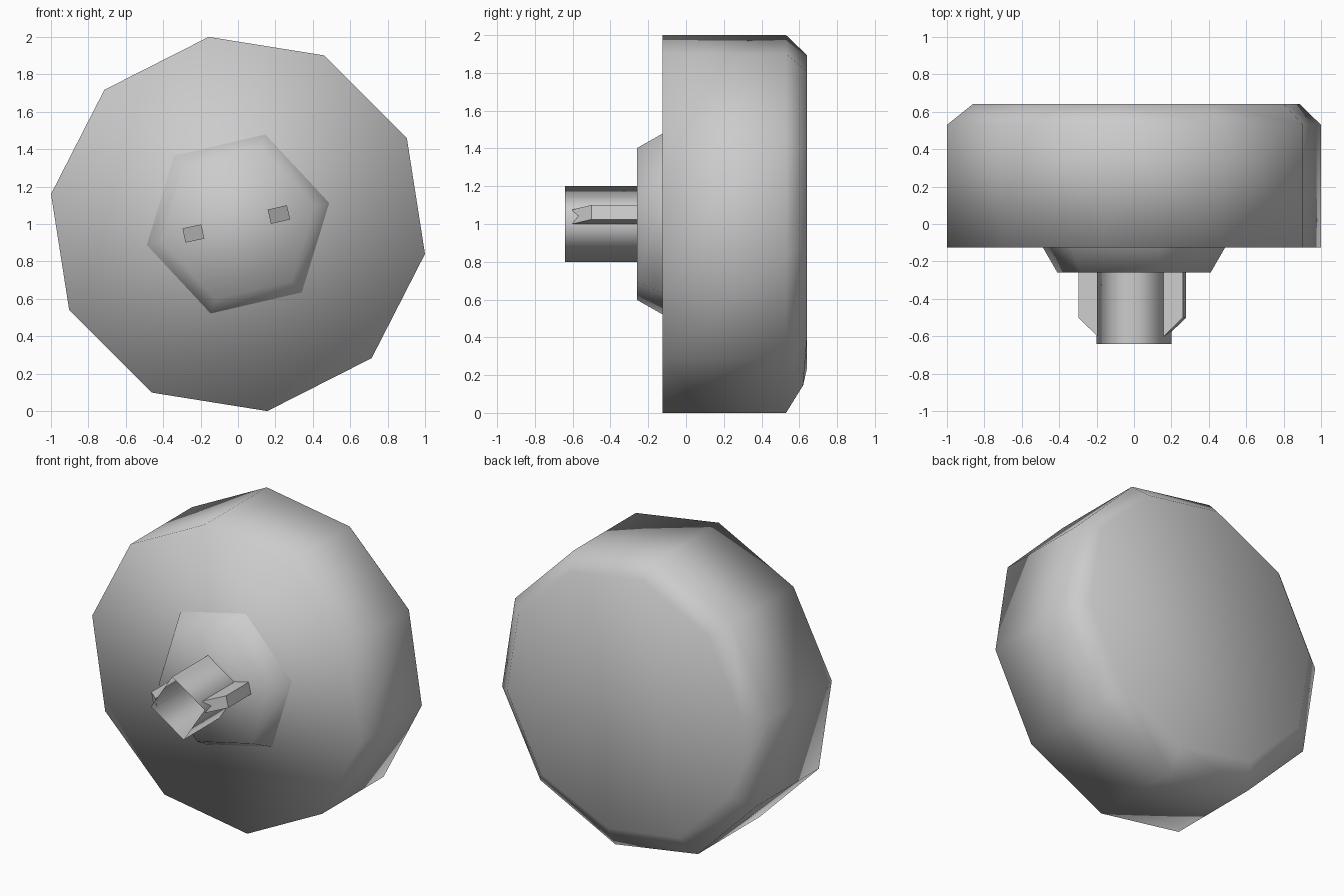
import bpy
import bmesh
from math import cos, sin, radians

if "Cube" in bpy.data.objects:
    bpy.data.objects.remove(bpy.data.objects["Cube"])

# One plain grey for everything
grey = bpy.data.materials.new("light_grey")
grey.use_nodes = True
colour = (0.6, 0.6, 0.6, 1)
grey.diffuse_color = colour
grey.node_tree.nodes["Principled BSDF"].inputs["Base Color"].default_value = colour

AXIS_Z = 1.0


def finish(name, bm, smooth):
    bmesh.ops.recalc_face_normals(bm, faces=bm.faces[:])
    mesh = bpy.data.meshes.new(name)
    bm.to_mesh(mesh)
    bm.free()
    mesh.materials.append(grey)
    mesh.shade_smooth() if smooth else mesh.shade_flat()
    obj = bpy.data.objects.new(name, mesh)
    bpy.context.collection.objects.link(obj)
    return obj


def turned(name, sides, turn, rings, cap_front, cap_back):
    """Loft polygon rings (radius, y, x shift, z shift) along the y axis."""
    bm = bmesh.new()
    loops = []
    for radius, y, dx, dz in rings:
        angles = [radians(turn + 360 * i / sides) for i in range(sides)]
        loops.append([bm.verts.new((radius * cos(a) + dx, y, AXIS_Z + radius * sin(a) + dz))
                      for a in angles])
    for a, b in zip(loops, loops[1:]):
        for i in range(sides):
            j = (i + 1) % sides
            bm.faces.new((a[i], a[j], b[j], b[i]))
    if cap_front:
        bm.faces.new(loops[0])
    if cap_back:
        # The lowest corner of the back rim sits slightly further forward
        min(loops[-1], key=lambda v: v.co.z).co.y -= 0.02
        bm.faces.new(loops[-1])
    return finish(name, bm, True)


def tab(name, turn, inner, outer):
    """Locking tab with a sloped front end, standing out from the stem."""
    bm = bmesh.new()
    c, s = cos(radians(turn)), sin(radians(turn))
    profile = [(inner, -0.25), (inner, -0.6), (outer, -0.5), (outer, -0.25)]
    sides = []
    for t in (-0.039, 0.039):
        sides.append([bm.verts.new((r * c - t * s, y, AXIS_Z + r * s + t * c))
                      for r, y in profile])
    bm.faces.new(sides[0])
    bm.faces.new(sides[1])
    for i in range(4):
        j = (i + 1) % 4
        bm.faces.new((sides[0][i], sides[0][j], sides[1][j], sides[1][i]))
    return finish(name, bm, False)


# Ten-sided body with a chamfered back rim
turned("knob_body", 10, -9.1,
       [(1.012, -0.125, 0, 0), (1.012, 0.53, 0, 0), (0.885, 0.64, 0.012, 0.02)], True, True)

# Six-sided tapering collar
turned("collar", 6, 13, [(0.42, -0.26, 0, 0), (0.5, -0.125, 0, 0)], True, False)

# Four-sided hollow stem, open at the front
turned("hollow_stem", 4, 12, [(0.205, -0.64, 0, 0), (0.205, -0.26, 0, 0)], False, False)

# Locking tabs on opposite corners of the stem
tab("left_tab", 13, 0.172, 0.277)
tab("right_tab", 192, 0.192, 0.295)
